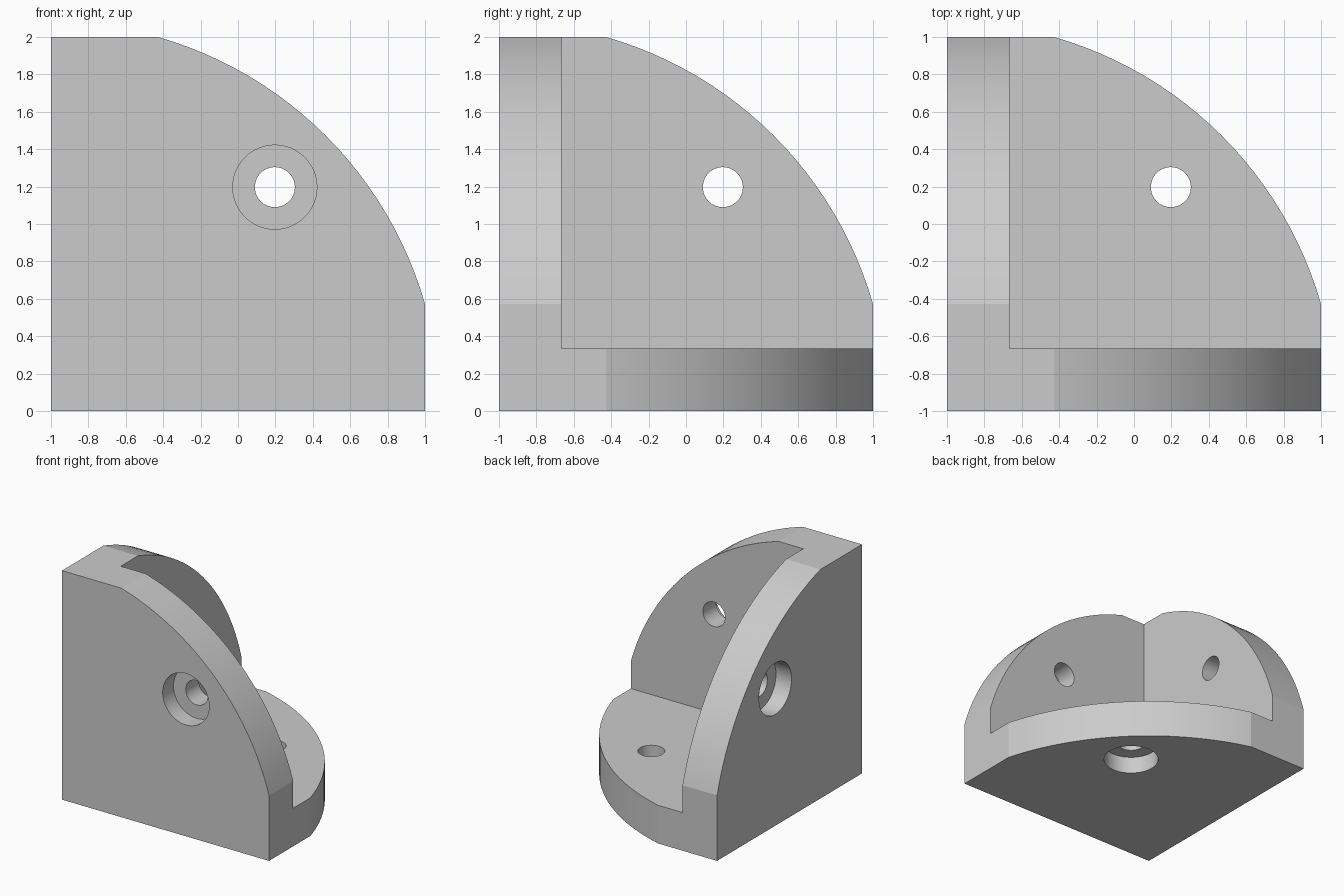
import bpy, bmesh, math

if "Cube" in bpy.data.objects:
    bpy.data.objects.remove(bpy.data.objects["Cube"])

T = 1 / 3          # plate thickness
R = 2.08           # radius of the curved edge, centred on the inner corner
HOLE = 1.197       # hole position along both directions from the corner

grey = bpy.data.materials.new("light_grey")
grey.diffuse_color = (0.6, 0.6, 0.6, 1)
grey.use_nodes = True
grey.node_tree.nodes["Principled BSDF"].inputs["Base Color"].default_value = grey.diffuse_color


def prism(name, pts, w0, w1, axis):
    """Extrude a 2D profile along an axis (0=x, 1=y, 2=z), measured from the corner."""
    bm = bmesh.new()

    def place(u, v, w):
        c = [u, v]
        c.insert(axis, w)
        return bm.verts.new((c[0] - 1, c[1] - 1, c[2]))

    a = [place(u, v, w0) for u, v in pts]
    b = [place(u, v, w1) for u, v in pts]
    bm.faces.new(a)
    bm.faces.new(b[::-1])
    n = len(pts)
    for i in range(n):
        j = (i + 1) % n
        bm.faces.new((a[j], a[i], b[i], b[j]))
    bmesh.ops.recalc_face_normals(bm, faces=bm.faces)
    me = bpy.data.meshes.new(name)
    bm.to_mesh(me)
    bm.free()
    me.materials.append(grey)
    ob = bpy.data.objects.new(name, me)
    bpy.context.collection.objects.link(ob)
    return ob


def circle(r, n=48):
    return [(HOLE + r * math.cos(2 * math.pi * i / n),
             HOLE + r * math.sin(2 * math.pi * i / n)) for i in range(n)]


def combine(target, other, op):
    m = target.modifiers.new(op, 'BOOLEAN')
    m.operation = op
    m.solver = 'EXACT'
    m.object = other
    bpy.context.view_layer.objects.active = target
    bpy.ops.object.modifier_apply(modifier=m.name)
    bpy.data.objects.remove(other, do_unlink=True)


# Plate profile: a square with its far corner rounded off by an arc
start = math.acos(2 / R)
span = math.pi / 2 - 2 * start
N = 24
profile = [(0, 0), (2, 0)]
profile += [(R * math.cos(start + span * i / N), R * math.sin(start + span * i / N))
            for i in range(N + 1)]
profile.append((0, 2))

# Three plates meeting at one corner
bracket = prism("corner_bracket", profile, 0, T, 1)
for axis in (0, 2):
    combine(bracket, prism("plate", profile, 0, T, axis), 'UNION')

# Counterbored screw hole in each plate
for axis in range(3):
    combine(bracket, prism("hole_cutter", circle(0.107), -0.2, T + 0.2, axis), 'DIFFERENCE')
    combine(bracket, prism("counterbore_cutter", circle(0.225), -0.2, 0.15, axis), 'DIFFERENCE')

# Smooth curved walls, sharp edges
bpy.ops.object.select_all(action='DESELECT')
bracket.select_set(True)
bpy.context.view_layer.objects.active = bracket
bpy.ops.object.shade_smooth_by_angle(angle=math.radians(12))
